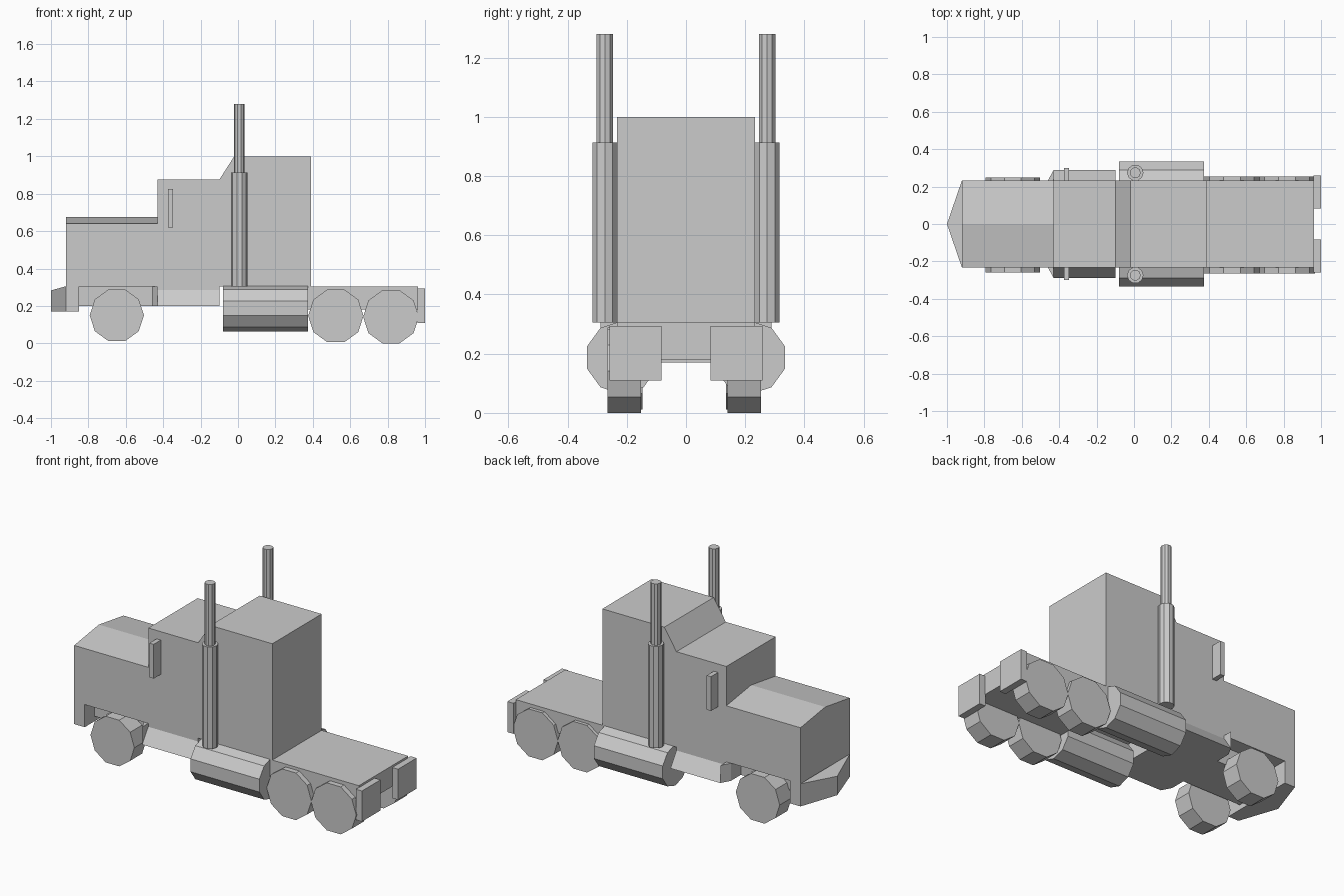
import bpy, bmesh, math
from mathutils import Vector

if "Cube" in bpy.data.objects:
    bpy.data.objects.remove(bpy.data.objects["Cube"])


def make(name, bm):
    bmesh.ops.recalc_face_normals(bm, faces=bm.faces)
    me = bpy.data.meshes.new(name)
    bm.to_mesh(me)
    bm.free()
    ob = bpy.data.objects.new(name, me)
    bpy.context.collection.objects.link(ob)
    return ob


def prism(name, pts, axis, lo, hi):
    """Extrude a 2D outline along x (pts = y,z), y (pts = x,z) or z (pts = x,y)."""
    def place(p, d):
        c = list(p)
        c.insert(axis, d)
        return c
    bm = bmesh.new()
    a = [bm.verts.new(place(p, lo)) for p in pts]
    b = [bm.verts.new(place(p, hi)) for p in pts]
    bm.faces.new(a)
    bm.faces.new(b)
    n = len(pts)
    for i in range(n):
        bm.faces.new((a[i], a[(i + 1) % n], b[(i + 1) % n], b[i]))
    return make(name, bm)


def box(name, x0, x1, y0, y1, z0, z1):
    return prism(name, [(x0, y0), (x1, y0), (x1, y1), (x0, y1)], 2, z0, z1)


def ring(cx, cy, r, n=10, start=0.0):
    return [(cx + r * math.cos(math.radians(start) + math.tau * i / n),
             cy + r * math.sin(math.radians(start) + math.tau * i / n)) for i in range(n)]


W = 0.233  # half width of the body

# Hood with a shallow centre ridge
prism("hood", [(-W, 0.305), (W, 0.305), (W, 0.64), (0, 0.675), (-W, 0.64)], 0, -0.92, -0.43)

# Cab and tall sleeper in one side profile
prism("cab_and_sleeper", [(-0.43, 0.28), (-0.1, 0.28), (-0.1, 0.305), (0.39, 0.305), (0.39, 1.0),
                          (-0.02, 1.0), (-0.1, 0.875), (-0.43, 0.875)], 1, -W, W)

# Pointed front bumper, its nose dipping slightly at the top
bumper = prism("front_bumper", [(-0.85, -W), (-0.85, W), (-0.92, W), (-1.0, 0), (-0.92, -W)],
               2, 0.17, 0.305)
for v in bumper.data.vertices:
    if v.co.x < -0.95 and v.co.z > 0.25:
        v.co.z = 0.283

# Front frame between the front wheels
box("front_frame", -0.86, -0.42, -0.14, 0.14, 0.2, 0.306)

# Flared steps below the cab, the front edge swept back
steps = prism("cab_steps", [(-W, 0.285), (-0.29, 0.2), (0.29, 0.2), (W, 0.285)], 0, -0.43, -0.1)
for s, side in ((-1, "right"), (1, "left")):
    prism("step_flare_" + side, [(-0.46, s * 0.14), (-0.46, s * W), (-0.43, s * 0.288),
                                 (-0.43, s * 0.14)], 2, 0.2, 0.305)

# Rear deck
box("rear_deck", 0.375, 0.962, -W, W, 0.18, 0.305)

for s, side in ((-1, "right"), (1, "left")):
    # Ten-sided fuel tanks
    prism("fuel_tank_" + side, ring(s * 0.216, 0.187, 0.124, 10, 18), 0, -0.08, 0.375)
    # Exhaust stacks: thick lower sleeve, thin upper pipe
    prism("exhaust_sleeve_" + side, ring(0.007, s * 0.274, 0.044, 10), 2, 0.305, 0.913)
    prism("exhaust_pipe_" + side, ring(0.007, s * 0.274, 0.029, 10), 2, 0.91, 1.28)
    # Door mirrors
    y = sorted((s * 0.23, s * 0.3))
    box("mirror_" + side, -0.375, -0.347, y[0], y[1], 0.62, 0.825)
    # Rear mud flaps
    y = sorted((s * 0.083, s * 0.258))
    box("mud_flap_" + side, 0.96, 1.0, y[0], y[1], 0.11, 0.293)
    # Wheels
    for label, x, z, r, out in (("front", -0.648, 0.15, 0.145, 0.254),
                                ("middle", 0.523, 0.147, 0.148, 0.259),
                                ("rear", 0.818, 0.142, 0.149, 0.259)):
        y = sorted((s * (out - 0.113) - 0.006, s * out - 0.006))
        prism(f"{label}_wheel_{side}", ring(x, z, r, 10), 1, y[0], y[1])
